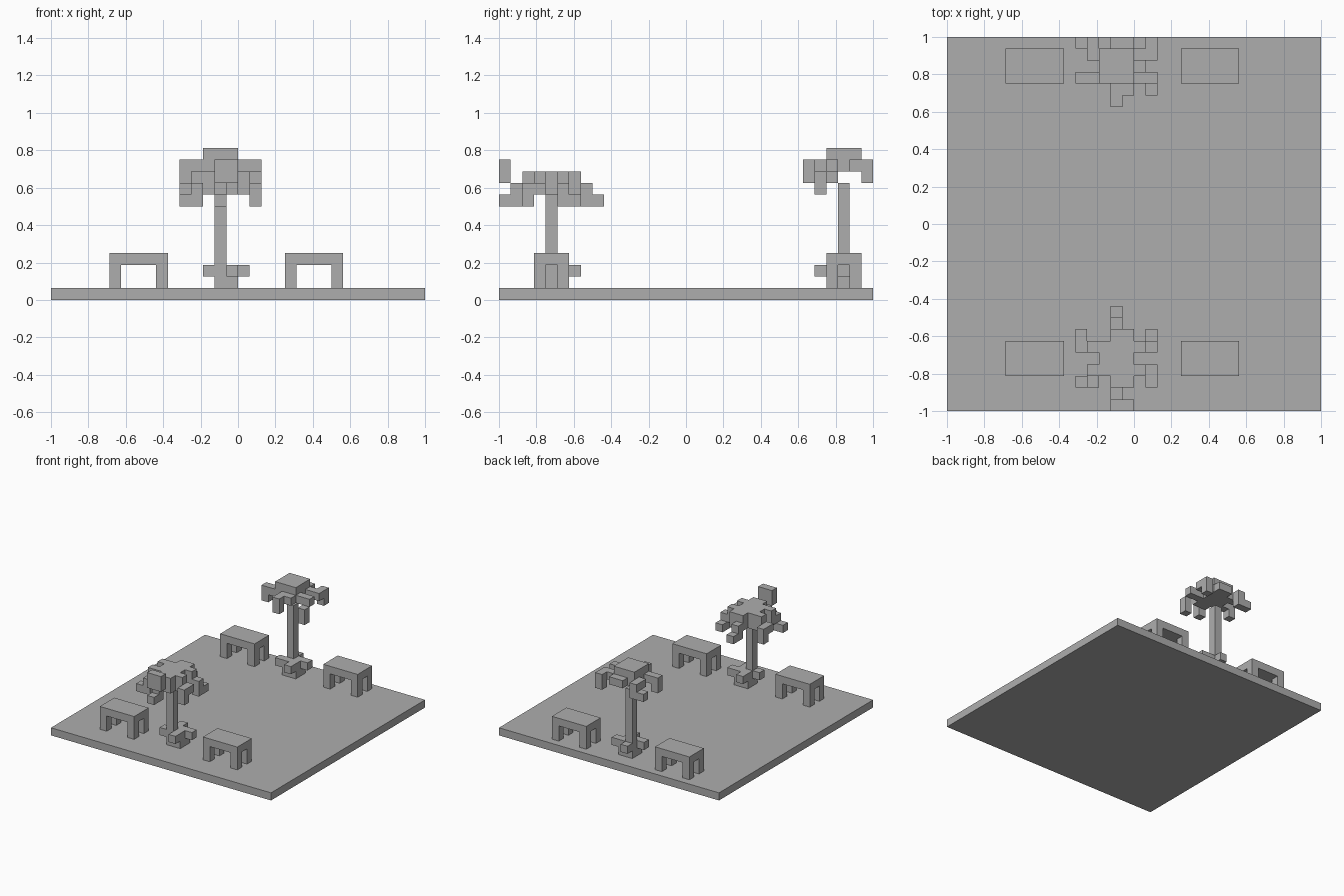
import bpy, bmesh
from mathutils import Vector

cube = bpy.data.objects.get("Cube")
if cube:
    bpy.data.objects.remove(cube, do_unlink=True)

UNIT = 1 / 16          # edge of one block
stone = bpy.data.materials.new("stone grey")
stone.use_nodes = True
stone.diffuse_color = (0.42, 0.42, 0.42, 1)
stone.node_tree.nodes["Principled BSDF"].inputs["Base Color"].default_value = stone.diffuse_color


def box(x, y, z):
    """Cells of a block; each argument is one index or a (first, last) pair."""
    spans = [(s, s) if isinstance(s, int) else s for s in (x, y, z)]
    a, b, c = [range(s[0], s[1] + 1) for s in spans]
    return {(i, j, k) for i in a for j in b for k in c}


def build(name, cells):
    """Skin a set of block cells, leaving out the faces between neighbours."""
    bm = bmesh.new()
    for cell in cells:
        for axis in range(3):
            for side in (0, 1):
                near = list(cell)
                near[axis] += 2 * side - 1
                if tuple(near) in cells:
                    continue
                u, v = (axis + 1) % 3, (axis + 2) % 3
                corners = []
                for du, dv in ((0, 0), (1, 0), (1, 1), (0, 1)):
                    p = Vector(cell)
                    p[axis] += side
                    p[u] += du
                    p[v] += dv
                    corners.append(bm.verts.new(p * UNIT - Vector((1, 1, 0))))
                bm.faces.new(corners if side else corners[::-1])
    bmesh.ops.remove_doubles(bm, verts=bm.verts, dist=0.001)
    bmesh.ops.dissolve_limit(bm, angle_limit=0.01, verts=bm.verts, edges=bm.edges)
    mesh = bpy.data.meshes.new(name)
    bm.to_mesh(mesh)
    bm.free()
    mesh.materials.append(stone)
    bpy.context.collection.objects.link(bpy.data.objects.new(name, mesh))


# Ground slab
build("ground_slab", box((0, 31), (0, 31), 0))

# Four tables with a leg at each corner
for row, y in (("front", 3), ("back", 28)):
    for side, x in (("right", 5), ("left", 20)):
        table = box((x, x + 4), (y, y + 2), 3)
        for leg_x in (x, x + 4):
            for leg_y in (y, y + 2):
                table |= box(leg_x, leg_y, (1, 2))
        build(f"{row}_{side}_table", table)


# Pinwheel planters and trunks
for row, y, trunk_y, top in (("front", 4, 4, 8), ("back", 28, 29, 9)):
    planter = box((14, 15), (y, y + 1), (1, 2))
    planter |= box(13, y, 2) | box(16, y + 1, 2) | box(15, y - 1, 2) | box(14, y + 2, 2)
    build(f"{row}_planter", planter)
    build(f"{row}_trunk", box(14, trunk_y, (3, top)))

# Front crown: flat top with fronds stepping down on all sides
crown = box((13, 15), (3, 5), (9, 10))
for s in (-1, 1):
    crown |= box((14, 15), 4 + 2 * s, (9, 10))
    crown |= box(14, 4 + 3 * s, (8, 9)) | box(14, 4 + 4 * s, 8)
    for x in (12, 16):
        crown |= box(x, 4 + s, (9, 10))
crown |= box(12, 2, (8, 9)) | box(11, 2, 8)
crown |= box(11, 5, 9) | box(11, 6, (8, 9))
crown |= box(17, 3, 9) | box(17, 2, (8, 9))
crown |= box(17, 5, (8, 9)) | box(17, 6, 8)
build("front_crown", crown)

# Back crown: raised cap with drooping fronds
crown = box((13, 15), (28, 30), (11, 12))
crown |= box((14, 15), 27, 11) | box(14, 26, (10, 11)) | box((14, 15), 31, 11)
crown |= box(12, 28, 11) | box(11, 28, (10, 11))
crown |= box(12, 30, 11) | box(12, 31, (10, 11)) | box(11, 31, 10)
crown |= box((16, 17), 30, 11) | box(17, 31, (10, 11))
crown |= box((16, 17), 28, 11) | box(17, 27, (9, 10))
build("back_crown", crown)

# Loose frond block at the front edge
build("loose_frond", box((14, 15), 0, (10, 11)))
